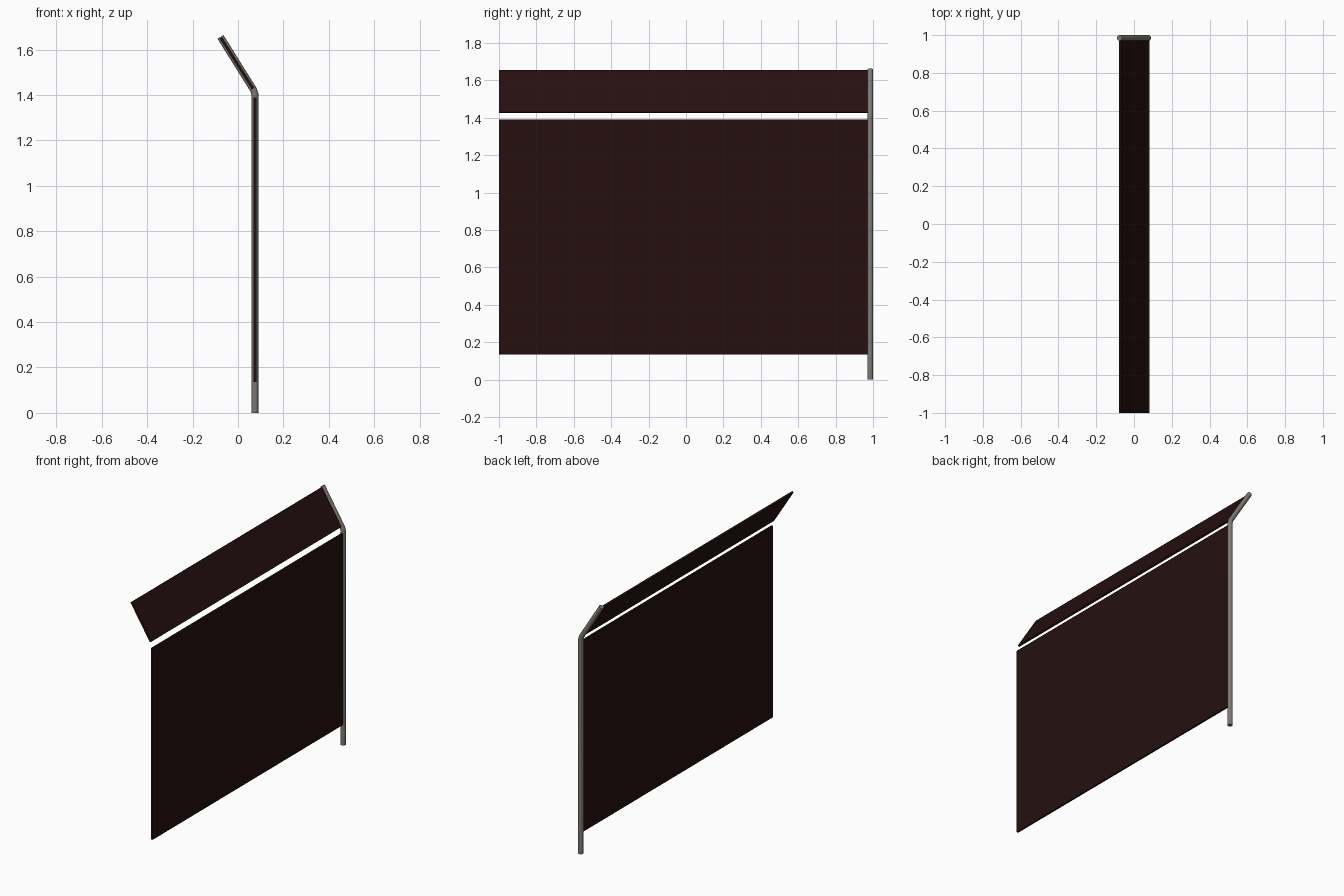
import bpy, bmesh, math
from mathutils import Vector

if "Cube" in bpy.data.objects:
    bpy.data.objects.remove(bpy.data.objects["Cube"])


def material(name, rgb):
    m = bpy.data.materials.new(name)
    m.diffuse_color = (*rgb, 1)
    m.use_nodes = True
    m.node_tree.nodes["Principled BSDF"].inputs["Base Color"].default_value = m.diffuse_color
    return m


steel = material("grey_steel", (0.21, 0.19, 0.17))
mesh_dark = material("dark_red_brown", (0.019, 0.005, 0.005))


def finish(name, bm, mat):
    bmesh.ops.recalc_face_normals(bm, faces=bm.faces)
    me = bpy.data.meshes.new(name)
    bm.to_mesh(me)
    bm.free()
    me.materials.append(mat)
    ob = bpy.data.objects.new(name, me)
    bpy.context.collection.objects.link(ob)
    return ob


def panel(name, a, b, y0, y1, thick):
    """Thin slab whose xz centre line runs from a to b, stretched along y."""
    a, b = Vector((a[0], 0, a[1])), Vector((b[0], 0, b[1]))
    d = (b - a).normalized()
    n = Vector((d.z, 0, -d.x)) * thick / 2
    bm = bmesh.new()
    f = bm.faces.new([bm.verts.new(p + Vector((0, y0, 0)))
                      for p in (a - n, a + n, b + n, b - n)])
    r = bmesh.ops.extrude_face_region(bm, geom=[f])
    bmesh.ops.translate(bm, vec=(0, y1 - y0, 0),
                        verts=[v for v in r["geom"] if isinstance(v, bmesh.types.BMVert)])
    if f.is_valid is False or len(bm.faces) < 6:
        bmesh.ops.holes_fill(bm, edges=bm.edges)
    return finish(name, bm, mesh_dark)


def tube(name, path, y, radius, sides=20):
    """Round post swept along an xz path with mitred bends."""
    pts = [Vector((x, y, z)) for x, z in path]
    bm = bmesh.new()
    rings = []
    for i, p in enumerate(pts):
        d0 = (pts[i] - pts[i - 1]).normalized() if i else None
        d1 = (pts[i + 1] - pts[i]).normalized() if i < len(pts) - 1 else None
        d0, d1 = d0 or d1, d1 or d0
        t = (d0 + d1).normalized()
        n = Vector((t.z, 0, -t.x)) / t.dot(d0)
        rings.append([bm.verts.new(p + radius * (n * math.cos(a) + Vector((0, math.sin(a), 0))))
                      for a in (2 * math.pi * k / sides for k in range(sides))])
    for r, s in zip(rings, rings[1:]):
        for k in range(sides):
            j = (k + 1) % sides
            bm.faces.new((r[k], r[j], s[j], s[k]))
    bm.faces.new(rings[0])
    bm.faces.new(rings[-1])
    ob = finish(name, bm, steel)
    bpy.context.view_layer.objects.active = ob
    ob.select_set(True)
    bpy.ops.object.shade_smooth_by_angle(angle=math.radians(40))
    ob.select_set(False)


# Bent fence post at the back end
tube("fence_post", [(0.074, 0), (0.074, 1.405), (0.069, 1.422), (-0.077, 1.656)], 0.985, 0.0155)

# Upright mesh panel and the slanted one above it
panel("main_panel", (0.075, 0.135), (0.075, 1.39), -1, 0.985, 0.012)
panel("slanted_panel", (0.066, 1.428), (-0.075, 1.652), -1, 0.985, 0.012)
